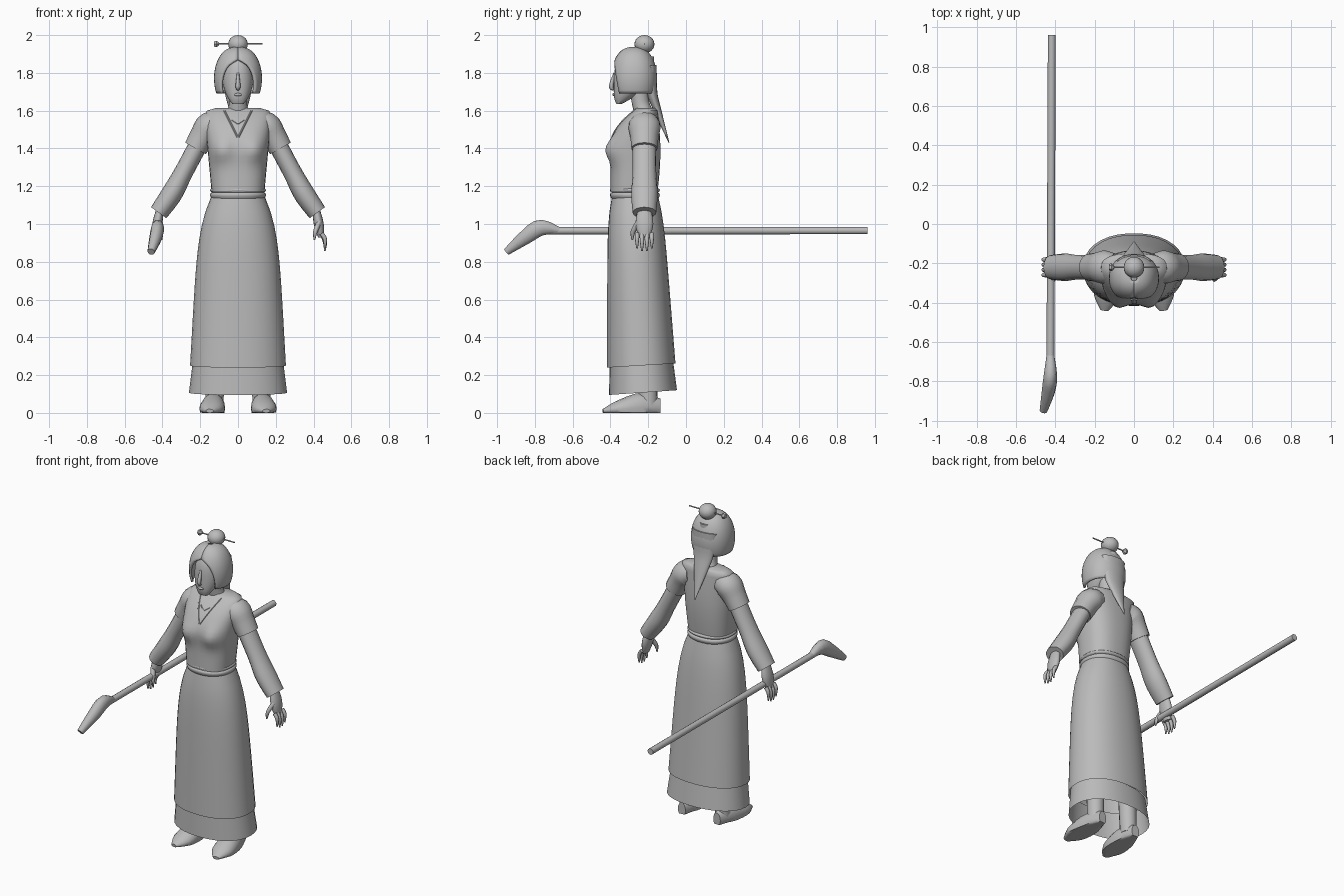
import bpy
import bmesh
from math import sin, cos, pi, sqrt, radians, exp, copysign
from mathutils import Vector
from mathutils.bvhtree import BVHTree

if "Cube" in bpy.data.objects:
    bpy.data.objects.remove(bpy.data.objects["Cube"])

clay = bpy.data.materials.new("plain grey")
clay.use_nodes = True
grey = (.5, .5, .5, 1)
clay.diffuse_color = grey
clay.node_tree.nodes["Principled BSDF"].inputs["Base Color"].default_value = grey

SIDEWAYS = Vector((1, 0, 0))
BACKWARD = Vector((0, 1, 0))
ARM_Y = -.22


def finish(name, bm, mirror=False, thickness=0, sharp=55):
    """Turn a bmesh into a smooth shaded object."""
    bmesh.ops.recalc_face_normals(bm, faces=bm.faces)
    mesh = bpy.data.meshes.new(name)
    bm.to_mesh(mesh)
    bm.free()
    mesh.materials.append(clay)
    mesh.shade_smooth()
    mesh.set_sharp_from_angle(angle=radians(sharp))
    ob = bpy.data.objects.new(name, mesh)
    bpy.context.collection.objects.link(ob)
    if mirror:
        ob.modifiers.new("mirror", 'MIRROR').use_mirror_merge = False
    if thickness:
        ob.modifiers.new("thickness", 'SOLIDIFY').thickness = thickness
    return ob


def loft(name, rings, caps=True, closed=True, **options):
    """Skin a list of point rings, keeping everything above the floor."""
    bm = bmesh.new()
    rows = [[bm.verts.new((p.x, p.y, max(p.z, 0))) for p in ring] for ring in rings]
    count = len(rows[0])
    for low, high in zip(rows, rows[1:]):
        for i in range(count if closed else count - 1):
            j = (i + 1) % count
            bm.faces.new((low[i], low[j], high[j], high[i]))
    if caps:
        bm.faces.new(rows[0])
        bm.faces.new(rows[-1])
    return finish(name, bm, **options)


def level(z, half_width, front, back, tilt=0, power=2.2, gap=0, count=33):
    """Horizontal rounded ring; gap is a half angle left open at the front."""
    ring = []
    middle, half_depth = (front + back) / 2, (back - front) / 2
    for i in range(count):
        angle = radians(gap) + (2 * pi - 2 * radians(gap)) * i / count
        s, c = sin(angle), -cos(angle)
        x = half_width * copysign(abs(s) ** (2 / power), s)
        y = middle + half_depth * copysign(abs(c) ** (2 / power), c)
        ring.append(Vector((x, y, z + tilt * (y - front))))
    return ring


def through(values, t):
    """Smooth curve through evenly spaced values."""
    s = t * (len(values) - 1)
    i = min(int(s), len(values) - 2)
    f = s - i
    a, b, c, d = (values[min(max(k, 0), len(values) - 1)] for k in range(i - 1, i + 3))
    return (b + (c - a) * (f / 2) + (a * 2 - b * 5 + c * 4 - d) * (f * f / 2)
            + (b * 3 - a - c * 3 + d) * (f ** 3 / 2))


def limb(name, path, widths, depths, across, count=16, steps=10, **options):
    """Elliptical tube on a smooth path; widths are measured along across."""
    path = [Vector(p) for p in path]
    spots = [through(path, k / steps) for k in range(steps + 1)]
    rings = []
    for k, spot in enumerate(spots):
        along = (spots[min(k + 1, steps)] - spots[max(k - 1, 0)]).normalized()
        u = (across - along * across.dot(along)).normalized()
        v = along.cross(u)
        w, d = through(widths, k / steps), through(depths, k / steps)
        turns = [2 * pi * i / count for i in range(count)]
        rings.append([spot + u * w * cos(a) + v * d * sin(a) for a in turns])
    return loft(name, rings, **options)


def arm_part(name, path, depths, flat, y=ARM_Y, **options):
    """Mirrored limb lying in the plane of the arms, given as (x, z) points."""
    limb(name, [(x, y, z) for x, z in path], [d * flat for d in depths], depths,
         BACKWARD, mirror=True, **options)


def ball(name, centre, radii):
    bm = bmesh.new()
    bmesh.ops.create_uvsphere(bm, u_segments=20, v_segments=12, radius=1)
    bmesh.ops.scale(bm, vec=radii, verts=bm.verts)
    bmesh.ops.translate(bm, vec=centre, verts=bm.verts)
    finish(name, bm)


# Skirt, hem band and belt
skirt = []
for k in range(13):
    h = k / 12
    skirt.append(level(.24 + .9 * h, .254 - .05 * h - .06 * h ** 6, -.417 + .024 * h ** 8,
                       -.055 - .07 * h - .02 * h ** 8, tilt=.06 * (1 - h)))
loft("skirt", skirt, caps=False)
loft("hem_band", [level(.27, .24, -.405, -.067), level(.095, .26, -.407, -.047, tilt=.07)],
     caps=False)
belt = []
for k in range(17):
    h = k / 16
    bulge = .012 * sqrt(abs(sin(2 * pi * h ** 1.5)))
    belt.append(level(1.13 + .06 * h, .136 + bulge, -.39 - bulge, -.15 + bulge))
loft("belt", belt)

# Bodice, sloping back to the neck, with a shaped bust
torso = []
for k in range(17):
    h = k / 16
    torso.append(level(1.17 + .43 * h, .14 + .04 * h - .015 * h ** 12,
                       -.4 + .6 * max(0, h - .55) ** 2, -.15 + .015 * sin(pi * h), power=2.5))
torso.append(level(1.613, .12, -.265, -.16))
for point in sum(torso, []):
    if point.y < -.27:
        bust = ((abs(point.x) - .09) / .06) ** 2 + ((point.z - 1.39) / .06) ** 2
        point.y -= .038 * exp(-bust)
bodice = loft("bodice", torso, sharp=70)

# Neckline edges laid on the bodice surface
surface = BVHTree.FromPolygons([v.co for v in bodice.data.vertices],
                               [p.vertices for p in bodice.data.polygons])


def edging(name, x, top, bottom, radius):
    path = []
    for k in range(9):
        h = k / 8
        start = Vector((x * h + radius / 2, -1, bottom + (top - bottom) * h))
        path.append(surface.ray_cast(start, BACKWARD)[0])
    path = [p for p in path if p]
    limb(name, path, [radius, radius], [radius, radius], SIDEWAYS, count=6, mirror=True)


edging("neckline", .07, 1.6, 1.46, .005)
edging("collarbone", .03, 1.55, 1.53, .003)

# Arms: short puffed sleeve over a long sleeve, then the hand
arm_part("short_sleeve", [(.1, 1.53), (.15, 1.515), (.19, 1.46), (.225, 1.4)],
         [.065, .078, .068, .063], flat=1.1)
arm_part("long_sleeve", [(.21, 1.42), (.29, 1.27), (.35, 1.16), (.42, 1.06)],
         [.05, .05, .056, .05], flat=1.25)
arm_part("palm", [(.415, 1.07), (.44, .93)], [.02, .026, .016], flat=1.8)
for k, finger in enumerate(("index", "middle", "ring", "little")):
    offset = (k - 1.5) * .026
    tip = .85 + abs(offset) / 2
    arm_part(finger + "_finger", [(.442, .95), (.46, tip + .05), (.46, tip)],
             [.012, .011, .004], flat=1, y=ARM_Y + offset, count=8)
limb("thumb", [(.43, -.25, 1.01), (.41, -.28, .96), (.404, -.284, .915)],
     [.016, .013, .004], [.014, .012, .004], BACKWARD, count=8, mirror=True)

# Legs and shoes
limb("leg", [(.12, -.21, .4), (.125, -.2, .04)], [.055, .048], [.055, .05],
     SIDEWAYS, mirror=True)
limb("shoe", [(.15, -.44, .01), (.14, -.36, .02), (.13, -.24, .03), (.125, -.135, .03)],
     [.02, .065, .06, .026], [.01, .045, .075, .045], SIDEWAYS, mirror=True)

# Neck, head and face
limb("neck", [(0, -.225, 1.59), (0, -.24, 1.64), (0, -.25, 1.72)],
     [.06, .047, .047], [.05, .046, .05], SIDEWAYS)
head = []
for k in range(15):
    h = k / 14
    head.append(level(1.636 + .25 * h, .082 * sin(pi * (.06 + .8 * h)) ** .6,
                      -.383 + .04 * h ** 6 + .015 * (1 - h) ** 12, -.17 - .17 * (1 - h) ** 3))
loft("head", head)
limb("nose", [(0, -.378, 1.8), (0, -.396, 1.73), (0, -.384, 1.71)],
     [.006, .013, .008], [.006, .012, .005], SIDEWAYS, count=8)
ball("lips", (0, -.382, 1.685), (.02, .008, .008))

# Hair dome with an arched face opening, tail, bun and pin
dome = []
for angle in range(-28, 90, 6):
    rise, size = sin(radians(angle)), cos(radians(angle)) ** .8
    arch = sqrt(max(0, 1 - ((angle + 28) / 62) ** 2))
    dome.append(level(1.77 + .168 * rise, .127 * size, -.275 - .122 * size,
                      -.275 + .122 * size, gap=46 * arch))
for ring in dome:
    ring.append(Vector((-ring[0].x, ring[0].y, ring[0].z)))
loft("hair_cap", dome, caps=False, closed=False, thickness=.014)
limb("hair_tail", [(0, -.19, 1.84), (0, -.18, 1.7), (0, -.15, 1.6), (0, -.09, 1.43)],
     [.085, .07, .046, .002], [.035, .028, .02, .002], SIDEWAYS)
ball("hair_bun", (0, -.22, 1.952), (.052, .053, .048))
limb("hair_pin", [(-.11, -.22, 1.953), (.13, -.22, 1.953)], [.004, .004], [.004, .004],
     BACKWARD, count=8)
bead = [.014, .02, .006]
limb("pin_ornament", [(-.128, -.22, 1.953), (-.1, -.22, 1.953)], bead, bead,
     BACKWARD, count=6, steps=4, sharp=30)

# Long handle with a bent blade at the front end
limb("tool_handle", [(-.425, -.72, .964), (-.418, .96, .965)], [.02, .02], [.02, .02],
     SIDEWAYS, count=10, steps=1)
limb("tool_blade", [(-.425, -.67, .965), (-.425, -.77, .98), (-.435, -.85, .93),
                    (-.46, -.95, .853)],
     [.02, .034, .034, .02], [.018, .045, .04, .02], SIDEWAYS, count=10)
